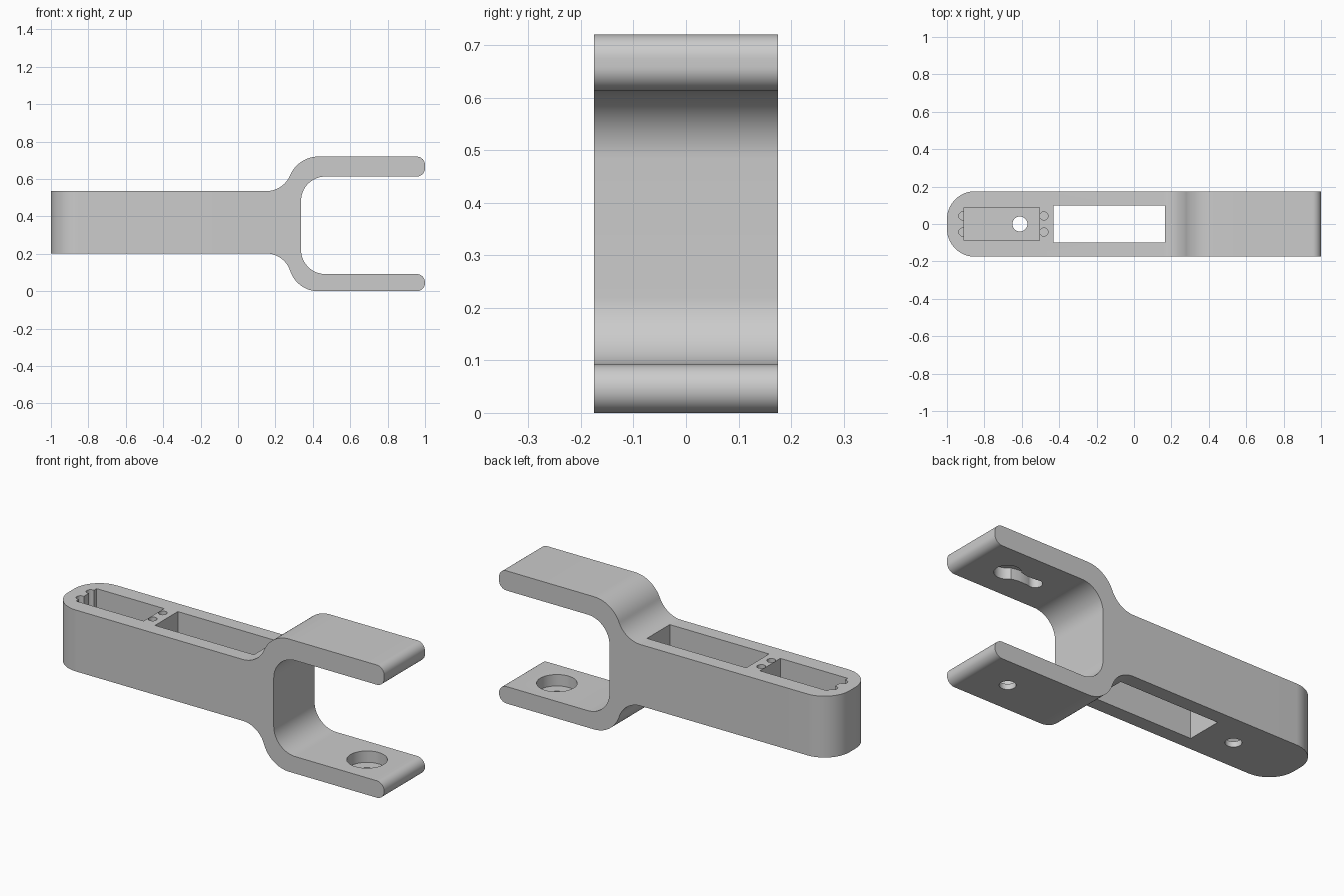
import bpy
import bmesh
from math import pi, cos, sin, atan2

if "Cube" in bpy.data.objects:
    bpy.data.objects.remove(bpy.data.objects["Cube"])

grey = bpy.data.materials.new("light grey plastic")
grey.use_nodes = True
colour = (0.6, 0.6, 0.6, 1)
grey.diffuse_color = colour
grey.node_tree.nodes["Principled BSDF"].inputs["Base Color"].default_value = colour

HALF = 0.175                      # half thickness in y
BODY_LOW, BODY_HIGH = 0.202, 0.535
TOP = 0.72
SLOT_LOW, SLOT_HIGH, SLOT_X = 0.092, 0.613, 0.337


def arc(cx, cy, r, a, b, steps=20):
    return [(cx + r * cos(a + (b - a) * i / steps),
             cy + r * sin(a + (b - a) * i / steps)) for i in range(steps + 1)]


def shoulder(step):
    """Two tangent arcs rising by step, from the body to the outside of an arm."""
    x0, x1 = 0.15, 0.43
    run = x1 - x0
    total = (run ** 2 + step ** 2) / (2 * step)
    r1, r2 = 0.46 * total, 0.54 * total
    tilt = atan2(step - total, run)
    lower = arc(x0, r1, r1, -pi / 2, tilt)
    upper = arc(x1, step - r2, r2, tilt + pi, pi / 2)
    return lower + upper[1:]


def prism(name, points, low, high, along_y=False):
    bm = bmesh.new()
    place = (lambda p, d: (p[0], d, p[1])) if along_y else (lambda p, d: (p[0], p[1], d))
    face = bm.faces.new([bm.verts.new(place(p, low)) for p in points])
    moved = bmesh.ops.extrude_face_region(bm, geom=[face])["geom"]
    for v in moved:
        if isinstance(v, bmesh.types.BMVert):
            v.co[1 if along_y else 2] = high
    bmesh.ops.recalc_face_normals(bm, faces=bm.faces)
    mesh = bpy.data.meshes.new(name)
    bm.to_mesh(mesh)
    bm.free()
    obj = bpy.data.objects.new(name, mesh)
    bpy.context.collection.objects.link(obj)
    mesh.materials.append(grey)
    return obj


def circle(x, y, r):
    return arc(x, y, r, 0, 2 * pi, 40)[:-1]


def rectangle(x0, x1, y0, y1):
    return [(x0, y0), (x1, y0), (x1, y1), (x0, y1)]


def tip(low, high):
    """Rounded end of one arm, from its lower to its upper side."""
    r = 0.045
    return (arc(1 - r, low + r, r, -pi / 2, 0, 12)
            + arc(1 - r, high - r, r, 0, pi / 2, 12))


# Forked side profile
profile = [(-1, BODY_LOW)]
profile += [(x, BODY_LOW - z) for x, z in shoulder(BODY_LOW)]
profile += tip(0, SLOT_LOW)
corner = 0.13
profile += arc(SLOT_X + corner, SLOT_LOW + corner, corner, -pi / 2, -pi)
profile += arc(SLOT_X + corner, SLOT_HIGH - corner, corner, pi, pi / 2)
profile += tip(SLOT_HIGH, TOP)
profile += [(x, BODY_HIGH + z) for x, z in reversed(shoulder(TOP - BODY_HIGH))]
profile += [(-1, BODY_HIGH)]
bracket = prism("forked_bracket", profile, -HALF, HALF, along_y=True)

# Rounded vertical corners at the closed end
bm = bmesh.new()
bm.from_mesh(bracket.data)
bmesh.ops.remove_doubles(bm, verts=bm.verts, dist=0.0001)
ends = [e for e in bm.edges if all(v.co.x < -0.99 for v in e.verts)
        and abs(e.verts[0].co.z - e.verts[1].co.z) > 0.1]
bmesh.ops.bevel(bm, geom=ends, offset=0.15, segments=20, profile=0.5, affect='EDGES')
bm.to_mesh(bracket.data)
bm.free()

# Window, motor pocket, shaft hole and wire passage in the body
cuts = [
    prism("window_cut", rectangle(-0.43, 0.165, -0.098, 0.098), 0.1, 0.65),
    prism("pocket_cut", rectangle(-0.91, -0.505, -0.088, 0.088), 0.232, 0.65),
    prism("shaft_hole_cut", circle(-0.61, 0, 0.04), 0.1, 0.4),
    prism("wire_passage_cut", rectangle(-0.52, -0.4, -0.03, 0.03), 0.35, 0.44),
]
# Screw holes at both ends of the pocket
for x in (-0.915, -0.482):
    for y in (-0.043, 0.043):
        cuts.append(prism("screw_hole_cut", circle(x, y, 0.022), 0.26, 0.65))

# Stepped bearing seat in the lower arm
cuts.append(prism("bearing_seat_cut", circle(0.775, 0, 0.1), 0.03, 0.2))
cuts.append(prism("bearing_hole_cut", circle(0.775, 0, 0.04), -0.1, 0.1))

# Horn-shaped recess under the upper arm
horn = (arc(0.775, 0, 0.065, -0.8 * pi, 0.8 * pi, 32)
        + [(0.68, 0.03)]
        + arc(0.607, 0, 0.036, 0.35 * pi, 1.65 * pi, 20)
        + [(0.68, -0.03)])
cuts.append(prism("horn_recess_cut", horn, 0.5, SLOT_HIGH + 0.06))

bpy.ops.object.select_all(action='DESELECT')
bpy.context.view_layer.objects.active = bracket
bracket.select_set(True)
for cut in cuts:
    cut.hide_render = True
    mod = bracket.modifiers.new("cut", 'BOOLEAN')
    mod.operation = 'DIFFERENCE'
    mod.solver = 'EXACT'
    mod.object = cut
    bpy.ops.object.modifier_apply(modifier=mod.name)
    bpy.data.objects.remove(cut)

bpy.ops.object.shade_smooth_by_angle(angle=pi / 6)
